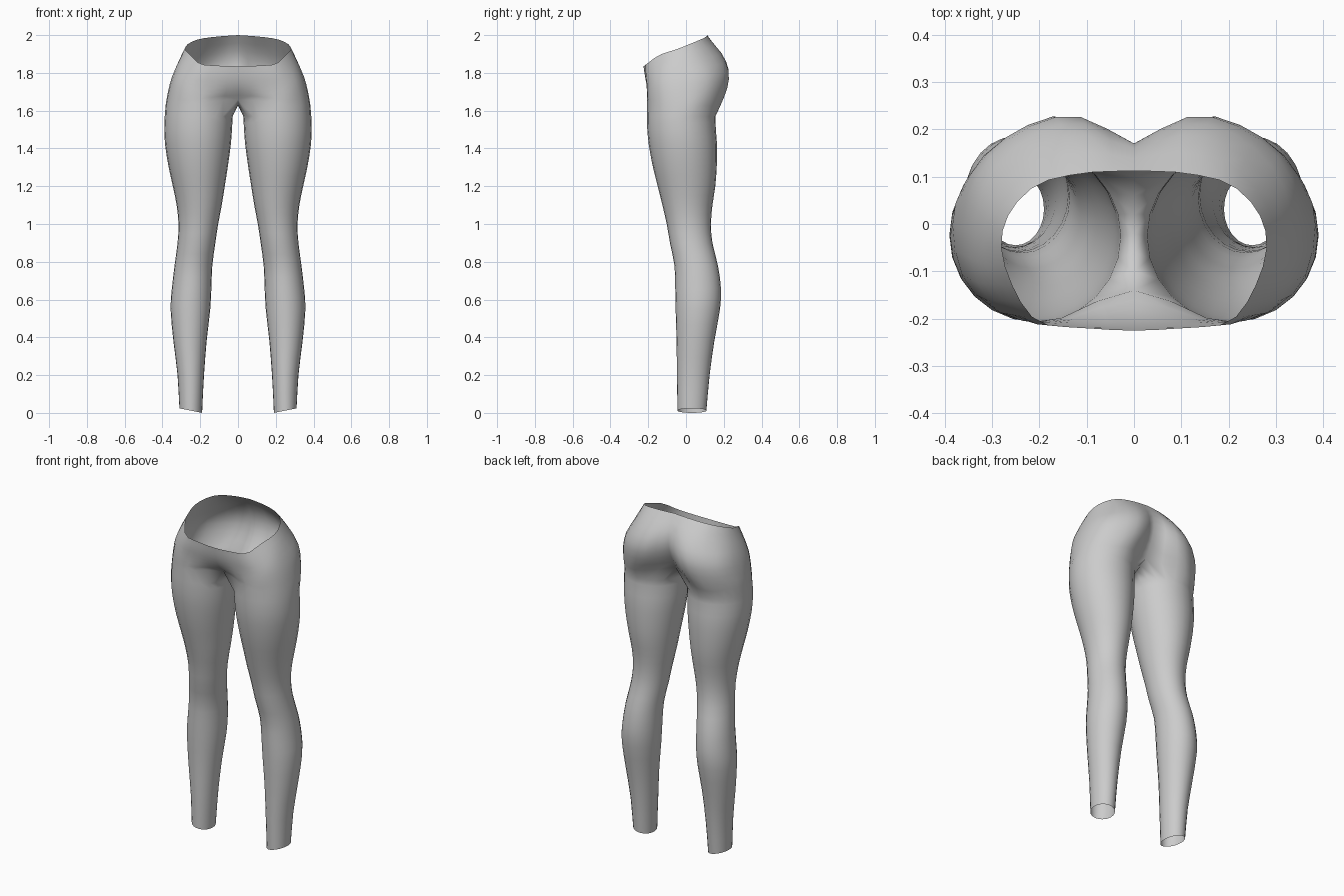
import bpy, bmesh, math
from mathutils import Vector

if "Cube" in bpy.data.objects:
    bpy.data.objects.remove(bpy.data.objects["Cube"])

SIDES = 24   # vertices around one leg
ARC = 18     # steps from front centre round the hip to back centre

fabric = bpy.data.materials.new("grey fabric")
fabric.diffuse_color = (0.6, 0.6, 0.6, 1)
fabric.use_nodes = True
fabric.node_tree.nodes["Principled BSDF"].inputs["Base Color"].default_value = fabric.diffuse_color


def spline(pts, t, before=None):
    """Smooth curve through pts, t runs from 0 to len(pts) - 1."""
    pts = [Vector(p) for p in pts]
    first = Vector(before) if before else 2 * pts[0] - pts[1]
    pts = [first] + pts + [2 * pts[-1] - pts[-2]]
    i = min(int(t), len(pts) - 4)
    u = t - i
    a, b, c, d = pts[i:i + 4]
    return 0.5 * (2 * b + (c - a) * u + (2 * a - 5 * b + 4 * c - d) * u ** 2
                  + (3 * b - a - 3 * c + d) * u ** 3)


# Leg sections: height, inner x, outer x, front y, back y
LEG = [
    (0.012, .19, .31, -.045, .108), (0.20, .18, .32, -.048, .125),
    (0.38, .166, .342, -.05, .15), (0.55, .147, .357, -.055, .18),
    (0.66, .141, .35, -.057, .185), (0.78, .136, .336, -.061, .169),
    (0.90, .12, .32, -.085, .14), (1.00, .105, .315, -.102, .132),
    (1.10, .086, .325, -.125, .14), (1.20, .07, .345, -.15, .155),
    (1.31, .053, .369, -.177, .163), (1.42, .038, .386, -.197, .164),
    (1.50, .032, .39, -.205, .158), (1.57, .028, .388, -.207, .156),
]

# Hip sections from crotch to waistband: x, y from front centre to back centre
HIP = [
    [(0, -.14), (.17, -.203), (.275, -.19), (.357, -.12), (.383, 0),
     (.355, .09), (.275, .16), (.17, .18), (0, .10)],
    [(0, -.18), (.14, -.203), (.26, -.198), (.345, -.125), (.37, -.005),
     (.34, .115), (.255, .19), (.14, .218), (0, .145)],
    [(0, -.205), (.13, -.21), (.245, -.2), (.325, -.135), (.35, -.015),
     (.325, .11), (.24, .195), (.125, .228), (0, .17)],
    [(0, -.218), (.12, -.217), (.225, -.205), (.295, -.135), (.318, -.04),
     (.295, .065), (.215, .155), (.11, .188), (0, .16)],
    [(0, -.225), (.1, -.22), (.2, -.207), (.252, -.14), (.28, -.05),
     (.262, .025), (.2, .085), (.1, .108), (0, .112)],
]
Z_CROTCH = (1.66, 1.645, 1.63, 1.63, 1.63, 1.63, 1.62, 1.635, 1.67)
Z_WAIST = (1.835, 1.838, 1.848, 1.895, 1.925, 1.955, 1.98, 1.993, 2.0)


def hip_arc(level):
    """Half ring of points around one hip at a level from 0 to 4."""
    s = level / 4
    ctrl = []
    for k in range(9):
        xy = spline([h[k] for h in HIP], level)
        ctrl.append((xy.x, xy.y, Z_CROTCH[k] * (1 - s) + Z_WAIST[k] * s))
    x, y, z = ctrl[1]
    arc = [spline(ctrl, j * 8 / ARC, (-x, y, z)) for j in range(ARC + 1)]
    arc[0].x = arc[-1].x = 0
    return arc


bm = bmesh.new()
rings = []

# Leg tube
steps = 2 * (len(LEG) - 1)
for n in range(steps + 1):
    z, xi, xo, yf, yb = spline(LEG, n / 2)
    ring = []
    for i in range(SIDES):
        a = math.radians(-135 + 360 * i / SIDES)
        hem = 0.012 * math.cos(a) if n == 0 else 0
        ring.append(bm.verts.new(((xi + xo) / 2 + (xo - xi) / 2 * math.cos(a),
                                  (yf + yb) / 2 + (yb - yf) / 2 * math.sin(a),
                                  z + hem)))
    rings.append(ring)

# Crotch ring: hip arc closed by the seam between the legs
arc = [bm.verts.new(p) for p in hip_arc(0)]
seam = []
for i in range(1, SIDES - ARC):
    u = 1 - 2 * i / (SIDES - ARC)
    seam.append(bm.verts.new((0, -.02 + .12 * u, 1.628 + .035 * u * u)))
rings.append(arc + seam)
for lo, hi in zip(rings, rings[1:]):
    for i in range(SIDES):
        k = (i + 1) % SIDES
        bm.faces.new((lo[i], lo[k], hi[k], hi[i]))

# Hips up to the open waist
for n in range(1, 9):
    upper = [bm.verts.new(p) for p in hip_arc(n / 2)]
    for j in range(ARC):
        bm.faces.new((arc[j], arc[j + 1], upper[j + 1], upper[j]))
    arc = upper

mesh = bpy.data.meshes.new("leggings")
bm.to_mesh(mesh)
bm.free()
mesh.materials.append(fabric)
leggings = bpy.data.objects.new("leggings", mesh)
bpy.context.collection.objects.link(leggings)

# Second leg
mirror = leggings.modifiers.new("mirror", 'MIRROR')
mirror.use_clip = True
mirror.merge_threshold = 0.001

for p in mesh.polygons:
    p.use_smooth = True
